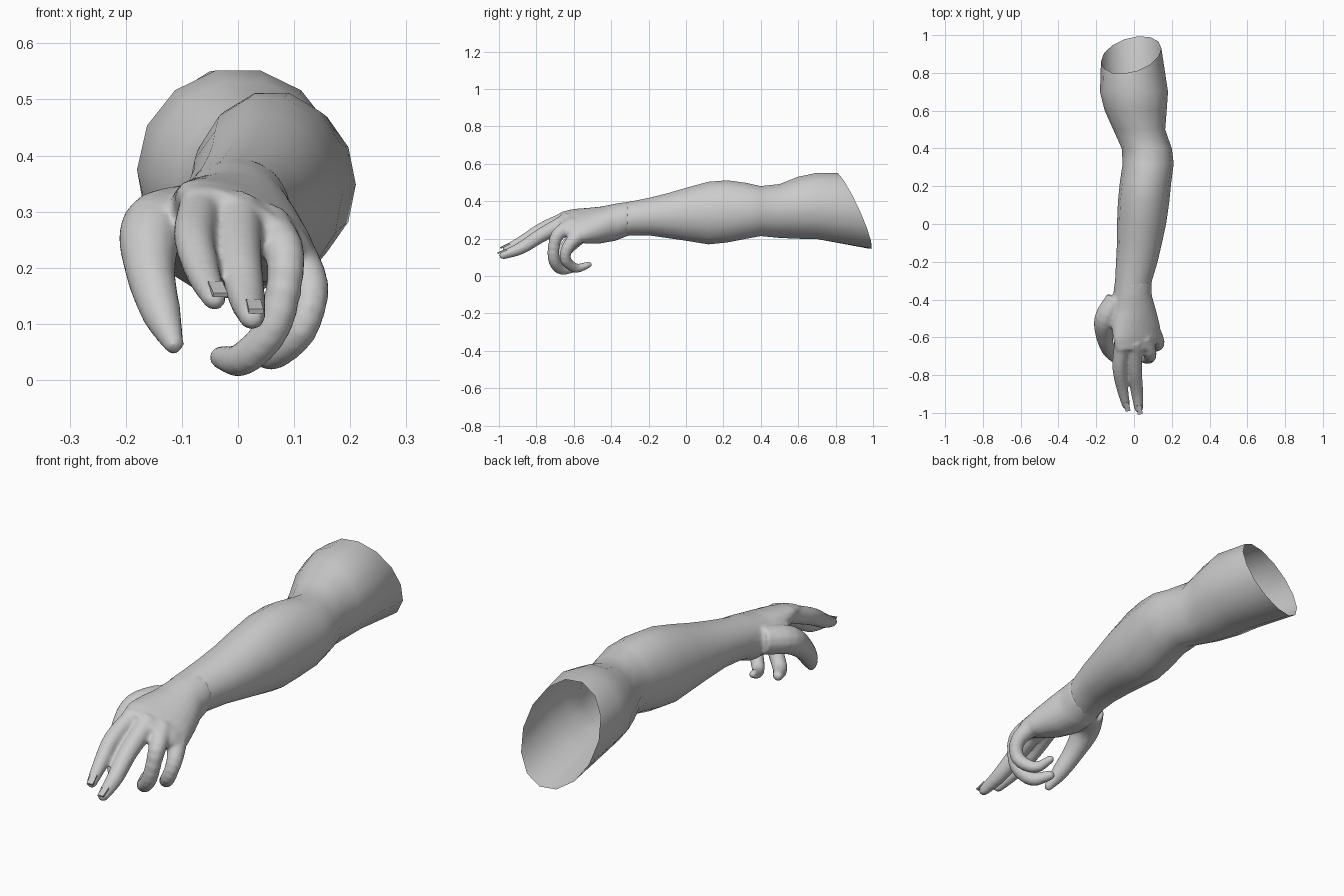
import bpy, bmesh, math
from mathutils import Vector

if "Cube" in bpy.data.objects:
    bpy.data.objects.remove(bpy.data.objects["Cube"])


def loft(bm, rings, cap=True):
    """Skin a list of equal-length point rings, optionally closing both ends."""
    vs = [[bm.verts.new(p) for p in r] for r in rings]
    n = len(rings[0])
    for a, b in zip(vs, vs[1:]):
        for i in range(n):
            j = (i + 1) % n
            bm.faces.new((a[i], a[j], b[j], b[i]))
    if cap:
        bm.faces.new(vs[0][::-1])
        bm.faces.new(vs[-1])


def finish(bm, name):
    bmesh.ops.recalc_face_normals(bm, faces=bm.faces)
    me = bpy.data.meshes.new(name)
    bm.to_mesh(me)
    bm.free()
    ob = bpy.data.objects.new(name, me)
    bpy.context.collection.objects.link(ob)
    for p in me.polygons:
        p.use_smooth = True
    return ob


def oval(y, cx, cz, rx, rz, tilt=0, n=14):
    c, s = math.cos(tilt), math.sin(tilt)
    ring = []
    for i in range(n):
        a = 2 * math.pi * i / n
        u, v = rx * math.cos(a), rz * math.sin(a)
        ring.append(Vector((cx + u * c - v * s, y, cz + u * s + v * c)))
    return ring


def catmull(pts, steps=4):
    """Smooth path through (x, y, z, radius) points."""
    p = [Vector(q) for q in pts]
    p = [2 * p[0] - p[1]] + p + [2 * p[-1] - p[-2]]
    out = []
    for a, b, c, d in zip(p, p[1:], p[2:], p[3:]):
        for k in range(steps):
            t = k / steps
            out.append(0.5 * (2 * b + (c - a) * t + (2 * a - 5 * b + 4 * c - d) * t * t
                              + (3 * b - a - 3 * c + d) * t ** 3))
    return out + [p[-2]]


def finger(bm, pts, n=12):
    path = catmull(pts)
    rings = []
    for i, q in enumerate(path):
        tan = path[min(i + 1, len(path) - 1)].xyz - path[max(i - 1, 0)].xyz
        rot = tan.to_track_quat('Z', 'X')
        rings.append([q.xyz + rot @ Vector((q.w * math.cos(2 * math.pi * k / n),
                                            q.w * math.sin(2 * math.pi * k / n), 0))
                      for k in range(n)])
    # rounded fingertip
    end, tan = path[-1], (path[-1].xyz - path[-2].xyz).normalized()
    for a in (0.5, 0.95, 1.3):
        rings.append([end.xyz + (p - end.xyz) * math.cos(a) + tan * end.w * math.sin(a)
                      for p in rings[len(path) - 1]])
    loft(bm, rings)


# Arm: y, x min, x max, z min, z max
ARM = [
    (-0.36, -0.108, 0.085, 0.20, 0.39), (-0.30, -0.10, 0.095, 0.215, 0.40),
    (-0.20, -0.095, 0.125, 0.215, 0.42), (-0.10, -0.09, 0.148, 0.20, 0.445),
    (0.0, -0.09, 0.17, 0.185, 0.475), (0.12, -0.085, 0.187, 0.165, 0.508),
    (0.22, -0.075, 0.197, 0.175, 0.516), (0.32, -0.06, 0.21, 0.195, 0.502),
    (0.40, -0.065, 0.20, 0.21, 0.484), (0.50, -0.11, 0.165, 0.20, 0.495),
    (0.60, -0.155, 0.173, 0.195, 0.535), (0.70, -0.18, 0.18, 0.193, 0.556),
]
bm = bmesh.new()
rings = [oval(y, (a + b) / 2, (c + d) / 2, (b - a) / 2, (d - c) / 2) for y, a, b, c, d in ARM]
rim = oval(0.9, -0.015, 0.348, 0.16, 0.207)
for i, p in enumerate(rim):  # slanted open end
    a = 2 * math.pi * i / len(rim)
    p.y = 0.895 - 0.093 * math.sin(a) + 0.035 * math.cos(a)
loft(bm, rings + [rim], cap=False)
finish(bm, "arm")

# Hand: palm and fingers, fused into one skin
PALM = [
    (-0.31, -0.003, 0.306, 0.096, 0.091, 0), (-0.38, -0.008, 0.287, 0.103, 0.10, -0.15),
    (-0.46, 0.0, 0.272, 0.122, 0.094, -0.4), (-0.54, 0.01, 0.268, 0.14, 0.077, -0.5),
    (-0.61, 0.012, 0.276, 0.137, 0.055, -0.5), (-0.67, 0.0, 0.285, 0.105, 0.038, -0.45),
]
FINGERS = {
    "thumb": [(-0.09, -0.40, 0.29, 0.06), (-0.15, -0.50, 0.27, 0.06), (-0.157, -0.59, 0.20, 0.046),
              (-0.137, -0.665, 0.12, 0.036), (-0.115, -0.71, 0.065, 0.02)],
    "index": [(-0.065, -0.62, 0.315, 0.04), (-0.078, -0.76, 0.255, 0.037),
              (-0.062, -0.87, 0.19, 0.031), (-0.042, -0.96, 0.145, 0.022)],
    "middle": [(0.0, -0.62, 0.30, 0.045), (0.004, -0.77, 0.22, 0.039),
               (0.015, -0.88, 0.15, 0.034), (0.025, -0.976, 0.112, 0.024)],
    "ring": [(0.05, -0.60, 0.275, 0.045), (0.085, -0.69, 0.215, 0.036), (0.065, -0.708, 0.10, 0.033),
             (0.01, -0.67, 0.038, 0.031), (-0.03, -0.60, 0.04, 0.022)],
    "little": [(0.09, -0.55, 0.235, 0.045), (0.129, -0.625, 0.165, 0.034), (0.112, -0.645, 0.09, 0.031),
               (0.06, -0.59, 0.042, 0.026), (0.035, -0.52, 0.06, 0.018)],
}
bm = bmesh.new()
loft(bm, [oval(*row, n=24) for row in PALM])
for pts in FINGERS.values():
    finger(bm, pts)
hand = finish(bm, "hand")
fuse = hand.modifiers.new("fuse", 'REMESH')
fuse.mode = 'VOXEL'
fuse.voxel_size = 0.008
fuse.use_smooth_shade = True
soft = hand.modifiers.new("soften", 'SMOOTH')
soft.factor = 0.5
soft.iterations = 6

# Fingernails on the two straight fingers
for name in ("index", "middle"):
    a, b = (Vector(p) for p in FINGERS[name][-2:])
    d = (b.xyz - a.xyz).normalized()
    rot = d.to_track_quat('-Y', 'Z')
    bpy.ops.mesh.primitive_cube_add(size=1)
    nail = bpy.context.object
    nail.name = name + "_nail"
    nail.scale = (0.026, 0.05, 0.008)
    nail.rotation_euler = rot.to_euler()
    nail.location = b.xyz + rot @ Vector((0.004, 0.0, b.w - 0.003))
